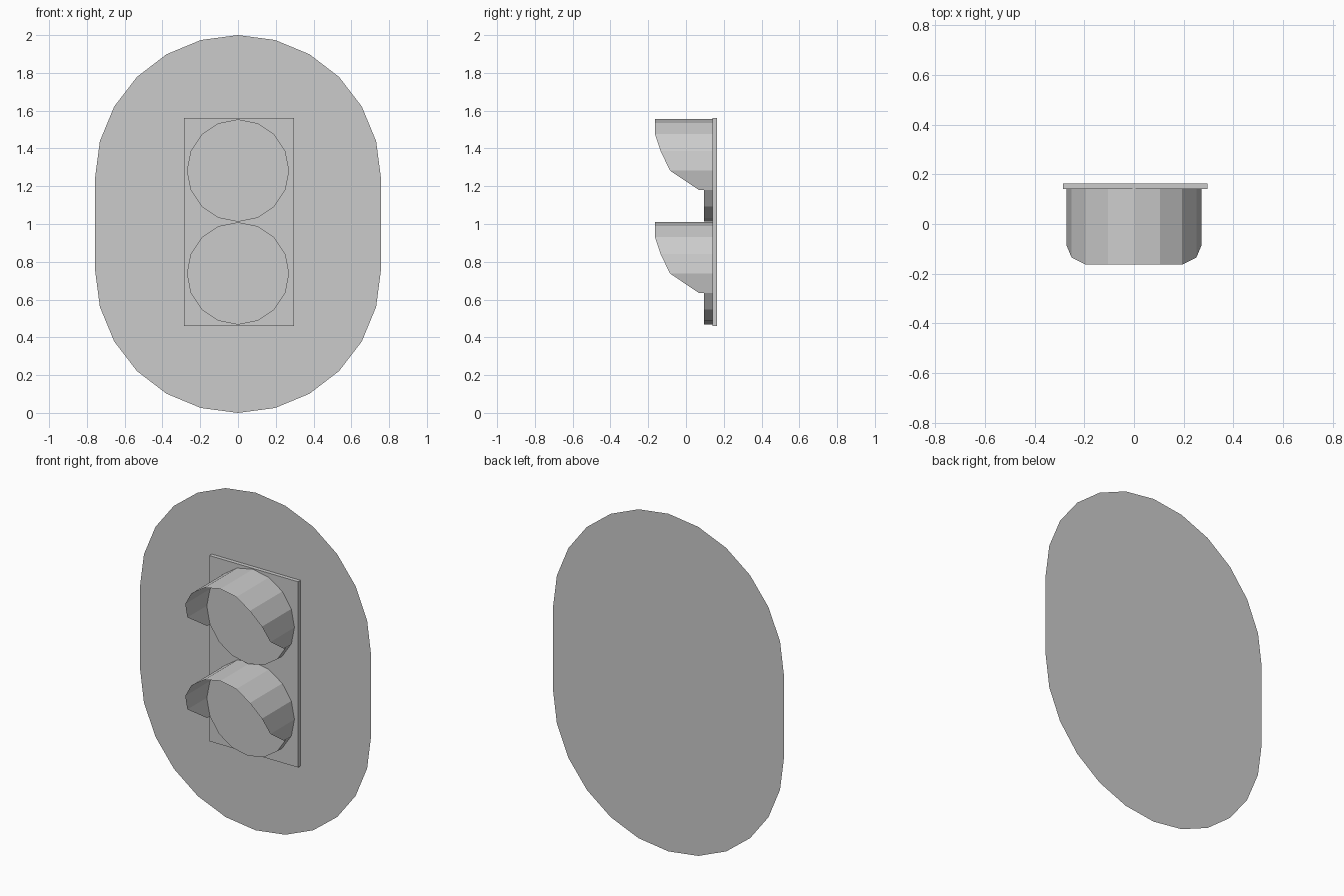
import bpy, bmesh
from math import sin, cos, pi

if "Cube" in bpy.data.objects:
    bpy.data.objects.remove(bpy.data.objects["Cube"], do_unlink=True)

grey = bpy.data.materials.new("plain grey")
grey.use_nodes = True
colour = (0.6, 0.6, 0.6, 1)
grey.diffuse_color = colour
grey.node_tree.nodes["Principled BSDF"].inputs["Base Color"].default_value = colour


def finish(name, bm):
    mesh = bpy.data.meshes.new(name)
    bm.to_mesh(mesh)
    bm.free()
    mesh.materials.append(grey)
    obj = bpy.data.objects.new(name, mesh)
    bpy.context.collection.objects.link(obj)
    return obj


def prism(name, outline, front, back, open_back=False):
    """Extrude an (x, z) outline along y."""
    bm = bmesh.new()
    a = [bm.verts.new((x, front, z)) for x, z in outline]
    bm.faces.new(a)
    if back > front:
        b = [bm.verts.new((x, back, z)) for x, z in outline]
        n = len(a)
        for i in range(n):
            j = (i + 1) % n
            bm.faces.new((a[i], b[i], b[j], a[j]))
        if not open_back:
            bm.faces.new(b[::-1])
        bmesh.ops.recalc_face_normals(bm, faces=bm.faces)
    return finish(name, bm)


def arc(radius, cz, start, steps, total):
    return [(radius * cos(start + 2 * pi * i / total),
             cz + radius * sin(start + 2 * pi * i / total)) for i in range(steps)]


# Backing board: a thin sheet with half-round ends
R = 0.757
board = arc(R, 2 - R, 0, 13, 24) + arc(R, R, pi, 13, 24)
prism("backing_board", board, 0.164, 0.164)

# Housing in front of the board
x0, x1, z0, z1 = -0.286, 0.296, 0.46, 1.56
prism("housing", [(x0, z0), (x1, z0), (x1, z1), (x0, z1)], 0.14, 0.163, True)

# Lamps, each with a lens drum and a cut-away hood
SIDES, LAMP_R = 16, 0.272
hood_edge = [0.07, -0.085, -0.135, -0.164, -0.164, -0.164]
hood_edge += hood_edge[-2::-1]
for label, cz in (("upper", 1.283), ("lower", 0.738)):
    prism(label + "_lens", arc(LAMP_R - 0.001, cz, 0, SIDES, SIDES), 0.095, 0.14, True)

    bm = bmesh.new()
    rim = arc(LAMP_R, cz, -pi / 8, len(hood_edge), SIDES)
    front = [bm.verts.new((x, y, z)) for (x, z), y in zip(rim, hood_edge)]
    back = [bm.verts.new((x, 0.14, z)) for x, z in rim]
    for i in range(len(rim) - 1):
        bm.faces.new((front[i], back[i], back[i + 1], front[i + 1]))
    # Normals point away from the lamp axis
    for f in bm.faces:
        f.normal_update()
        c = f.calc_center_median()
        if f.normal.x * c.x + f.normal.z * (c.z - cz) < 0:
            f.normal_flip()
    finish(label + "_hood", bm)
